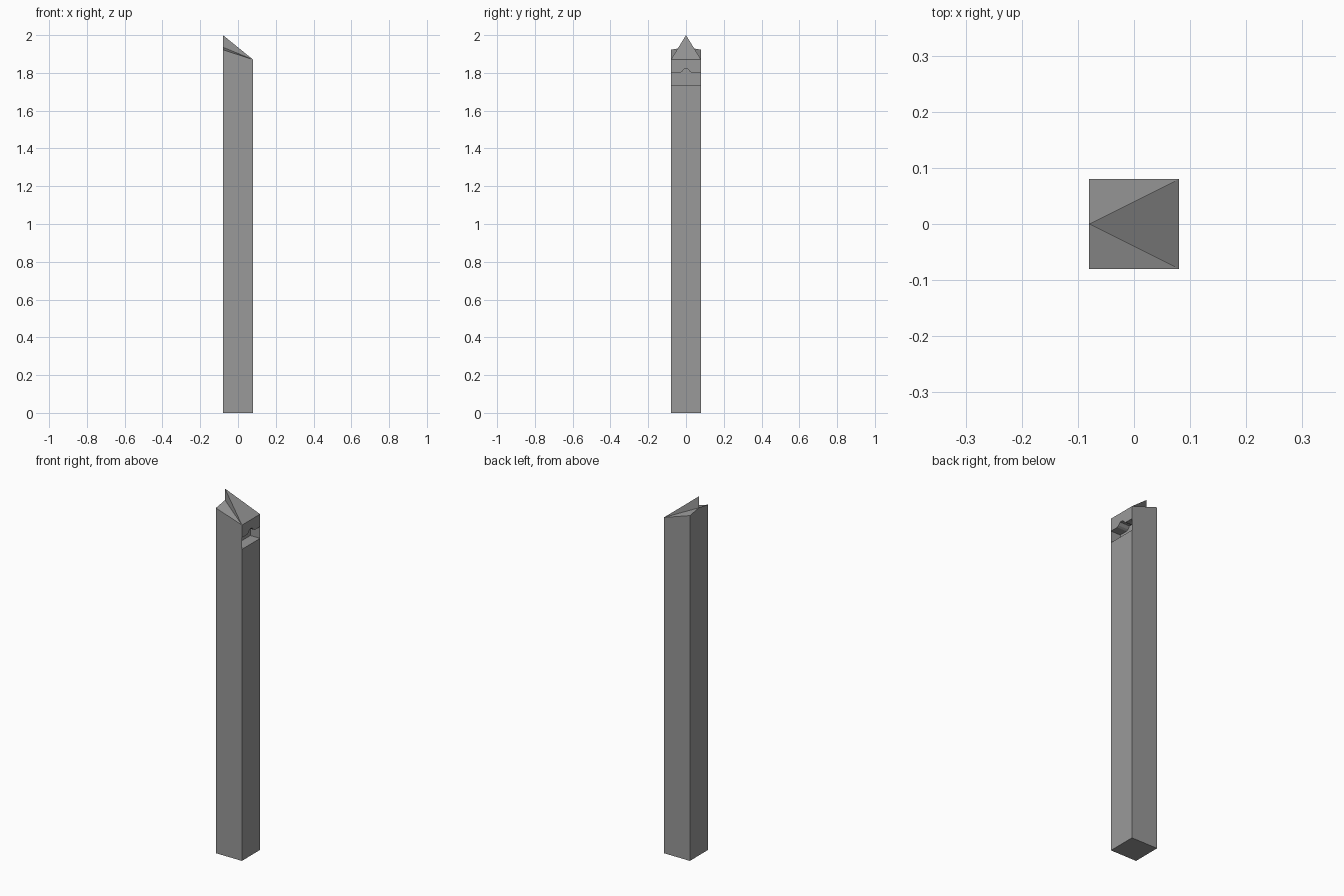
import bpy, bmesh

if "Cube" in bpy.data.objects:
    bpy.data.objects.remove(bpy.data.objects["Cube"])

H = 0.08            # half width of the post
LIP = 1.87          # top of the low front edge
SILL = 1.735        # bottom of the lamp opening
BACK = 1.923        # rear corners of the shoulders
RIDGE = 1.936       # foot of the upright cap at the rear
IN_X = 0.02         # x position of the opening's back wall

grey = bpy.data.materials.new("dark_grey")
grey.diffuse_color = (0.32, 0.32, 0.32, 1)
grey.use_nodes = True
grey.node_tree.nodes["Principled BSDF"].inputs["Base Color"].default_value = grey.diffuse_color


def make_object(name, faces):
    bm = bmesh.new()
    for pts in faces:
        bm.faces.new([bm.verts.new(p) for p in pts])
    bmesh.ops.remove_doubles(bm, verts=bm.verts, dist=1e-5)
    bmesh.ops.recalc_face_normals(bm, faces=bm.faces)
    me = bpy.data.meshes.new(name)
    bm.to_mesh(me)
    bm.free()
    me.materials.append(grey)
    ob = bpy.data.objects.new(name, me)
    bpy.context.collection.objects.link(ob)
    return ob


# Upper edge of the opening: straight with a small arch in the middle
arch = [(-H, 1.80), (-0.032, 1.80), (-0.022, 1.806), (-0.01, 1.82), (0.01, 1.82),
        (0.022, 1.806), (0.032, 1.80), (H, 1.80)]
back_arch = [(IN_X, y, z) for y, z in arch]
front_arch = [(H, y, z) for y, z in arch]

# Post shell: base, rear wall, front wall below and above the opening
post = [
    [(-H, -H, 0), (-H, H, 0), (H, H, 0), (H, -H, 0)],
    [(-H, -H, 0), (-H, -H, BACK), (-H, 0, RIDGE), (-H, H, BACK), (-H, H, 0)],
    [(H, -H, 0), (H, H, 0), (H, H, SILL), (H, -H, SILL)],
    front_arch + [(H, H, LIP), (H, -H, LIP)],
    # opening floor and back wall
    [(H, -H, SILL), (H, H, SILL), (IN_X, H, SILL), (IN_X, -H, SILL)],
    back_arch + [(IN_X, H, SILL), (IN_X, -H, SILL)],
]
# Opening ceiling following the arch
for i in range(len(arch) - 1):
    post.append([front_arch[i], front_arch[i + 1], back_arch[i + 1], back_arch[i]])

# Side walls and sloping shoulders
for y in (-H, H):
    post.append([(-H, y, 0), (H, y, 0), (H, y, SILL), (H, y, 1.80),
                 (H, y, LIP), (-H, y, BACK)])
    post.append([(-H, y, BACK), (H, y, LIP), (-H, 0, RIDGE)])
make_object("post", post)

# Pointed wedge rising to the rear, with upright flanks
tip, foot = (-H, 0, 2.0), (-H, 0, RIDGE)
left, right = (H, -H, LIP), (H, H, LIP)
make_object("pointed_cap", [[tip, left, right], [tip, foot, left],
                            [tip, right, foot], [foot, right, left]])
